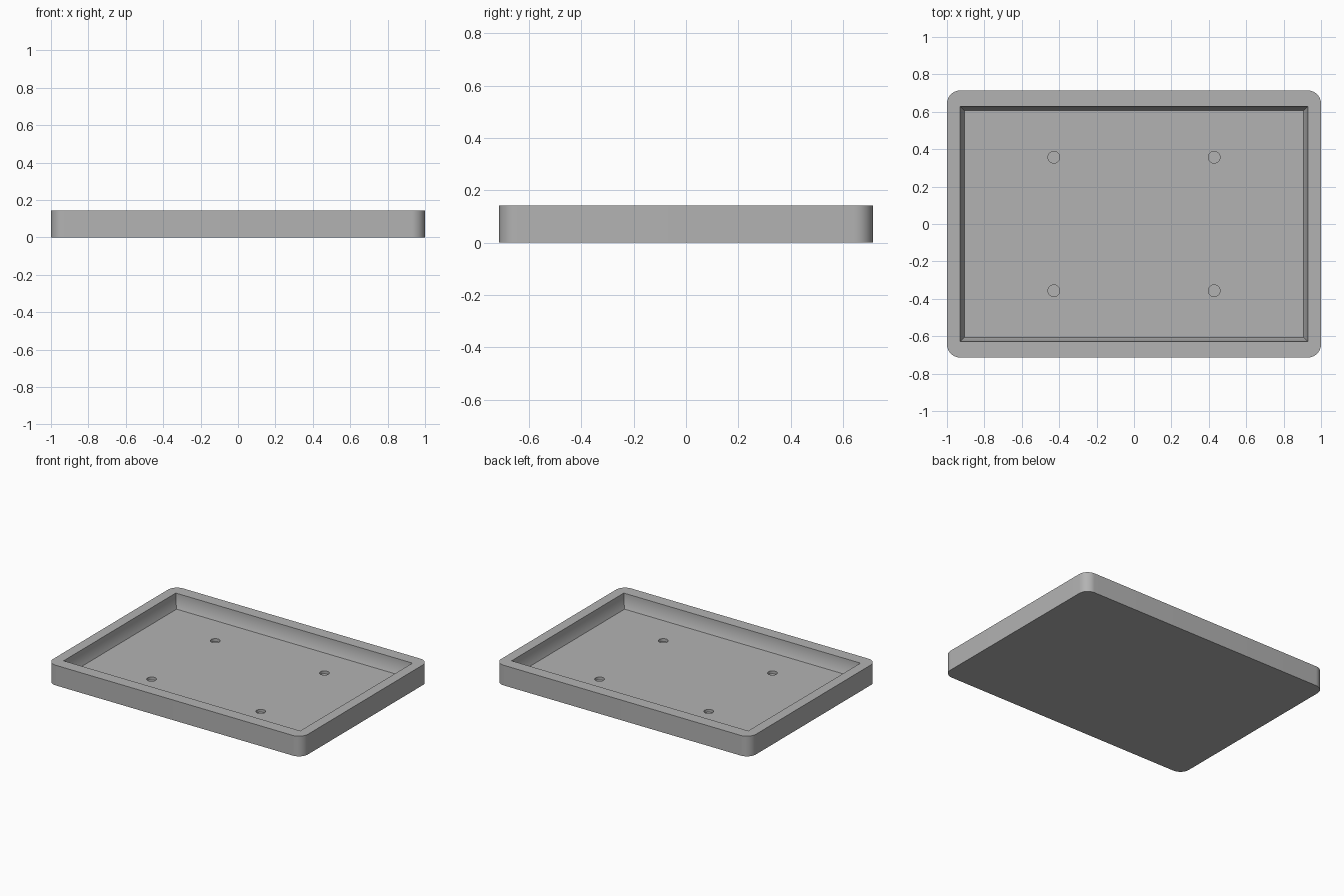
import bpy, bmesh
from math import pi, sin, cos, atan2

cube = bpy.data.objects.get("Cube")
if cube:
    bpy.data.objects.remove(cube, do_unlink=True)

HX, HY, H = 1.0, 0.714, 0.143      # outer half sizes and height
CORNER = 0.071                     # outer corner radius
FLOOR = 0.043                      # height of the recessed floor
FLARE = 0.022                      # how far the walls curve in at the floor

grey = bpy.data.materials.new("plain grey")
grey.use_nodes = True
colour = (0.45, 0.45, 0.45, 1)
grey.diffuse_color = colour
grey.node_tree.nodes["Principled BSDF"].inputs["Base Color"].default_value = colour


def loft(name, rings):
    """Closed solid through a stack of rings with equal point counts."""
    bm = bmesh.new()
    loops = [[bm.verts.new(p) for p in ring] for ring in rings]
    for low, high in zip(loops, loops[1:]):
        for i in range(len(low)):
            j = (i + 1) % len(low)
            bm.faces.new((low[i], low[j], high[j], high[i]))
    bm.faces.new(loops[0][::-1])
    bm.faces.new(loops[-1])
    bmesh.ops.recalc_face_normals(bm, faces=bm.faces)
    mesh = bpy.data.meshes.new(name)
    bm.to_mesh(mesh)
    bm.free()
    mesh.materials.append(grey)
    obj = bpy.data.objects.new(name, mesh)
    bpy.context.collection.objects.link(obj)
    return obj


def rounded(z, steps=12):
    pts = []
    for k, (sx, sy) in enumerate(((1, 1), (-1, 1), (-1, -1), (1, -1))):
        for i in range(steps + 1):
            a = (k + i / steps) * pi / 2
            pts.append((sx * (HX - CORNER) + CORNER * cos(a),
                        sy * (HY - CORNER) + CORNER * sin(a), z))
    return pts


def rectangle(x, y, z):
    return [(x, y, z), (-x, y, z), (-x, -y, z), (x, -y, z)]


def circle(cx, cy, r, z, n=32):
    return [(cx + r * cos(2 * pi * i / n), cy + r * sin(2 * pi * i / n), z)
            for i in range(n)]


# Outer block with rounded upright corners
tray = loft("tray", [rounded(0), rounded(H)])

# Recess whose walls start upright at the rim and curve inward to the floor
depth = H - FLOOR
sweep = 2 * atan2(FLARE, depth)
radius = depth / sin(sweep)
rings = [rectangle(0.929, 0.629, H + 0.05)]
for i in range(9):
    a = sweep * i / 8
    inset = radius * (1 - cos(a))
    rings.append(rectangle(0.929 - inset, 0.629 - inset, H - radius * sin(a)))
cutters = [loft("recess_cutter", rings[::-1])]

# Four shallow round sockets in the floor
for sx in (-1, 1):
    for sy in (-1, 1):
        x, y = sx * 0.4286, sy * 0.357
        cutters.append(loft("socket_cutter", [circle(x, y, 0.0314, FLOOR - 0.02),
                                              circle(x, y, 0.0314, FLOOR + 0.04)]))

bpy.ops.object.select_all(action='DESELECT')
bpy.context.view_layer.objects.active = tray
tray.select_set(True)
for cutter in cutters:
    cutter.hide_render = True
    mod = tray.modifiers.new("cut", 'BOOLEAN')
    mod.operation = 'DIFFERENCE'
    mod.solver = 'EXACT'
    mod.object = cutter
    bpy.ops.object.modifier_apply(modifier=mod.name)
    bpy.data.objects.remove(cutter, do_unlink=True)

bpy.ops.object.shade_smooth_by_angle(angle=pi / 6)
